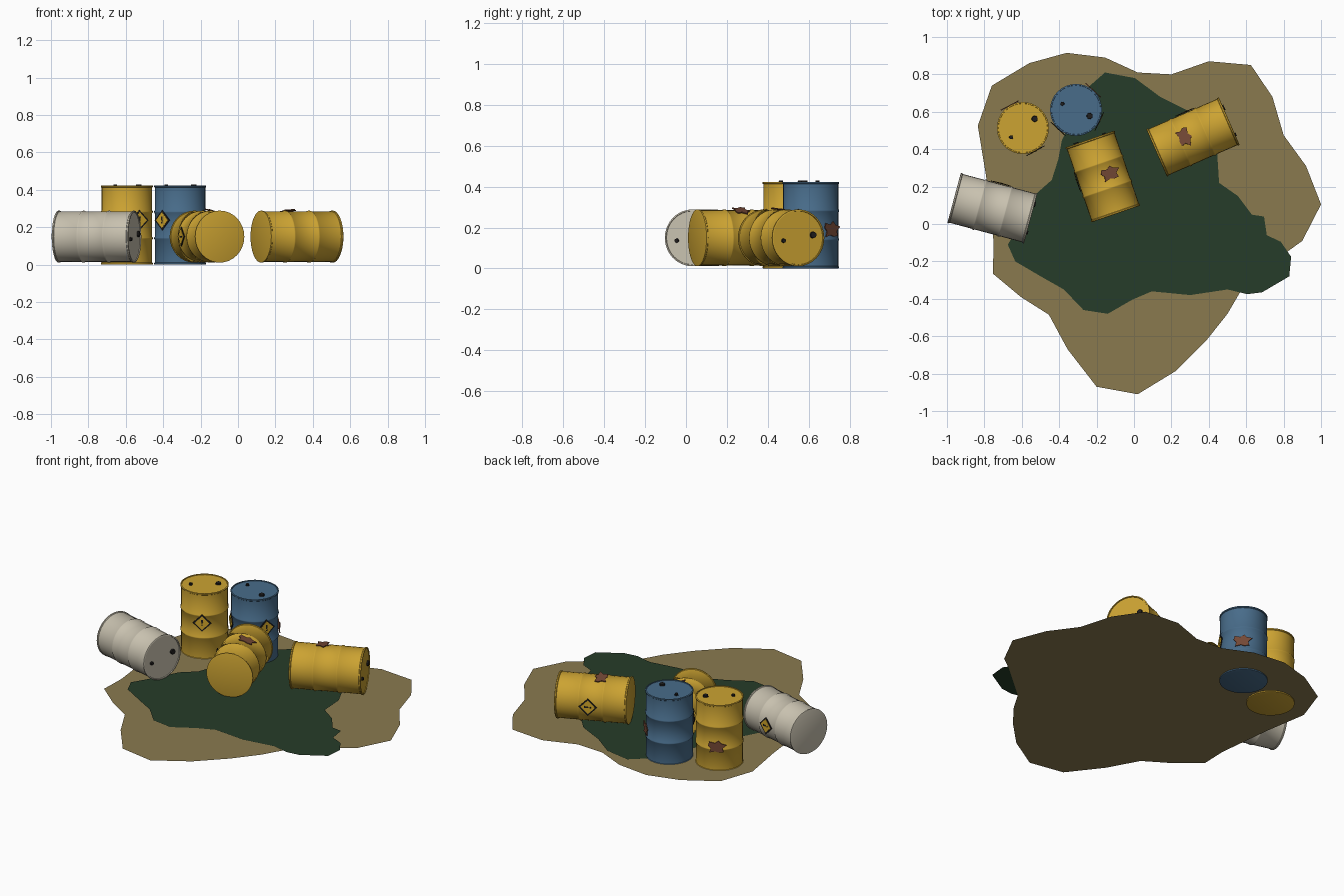
import bpy, bmesh, math
from mathutils import Matrix, Vector

if "Cube" in bpy.data.objects:
    bpy.data.objects.remove(bpy.data.objects["Cube"])


def material(name, srgb):
    lin = [((c / 255 + 0.055) / 1.055) ** 2.4 for c in srgb]
    m = bpy.data.materials.new(name)
    m.diffuse_color = (*lin, 1)
    m.use_nodes = True
    m.node_tree.nodes["Principled BSDF"].inputs["Base Color"].default_value = m.diffuse_color
    return m


DIRT = material("dry_dirt", (138, 122, 79))
SPILL = material("dark_green_spill", (38, 60, 41))
YELLOW = material("drum_yellow", (204, 163, 50))
BLUE = material("drum_blue", (72, 108, 138))
GREY = material("drum_pale_grey", (200, 193, 175))
RUST = material("rust_brown", (116, 72, 53))
BLACK = material("black", (32, 30, 30))
LABEL = material("label_yellow", (212, 168, 42))

R, L = 0.139, 0.424      # drum radius and length
SEG = 32


def finish(name, bm, mat, matrix=Matrix(), smooth=False):
    bm.transform(matrix)
    me = bpy.data.meshes.new(name)
    bm.to_mesh(me)
    bm.free()
    me.materials.append(mat)
    ob = bpy.data.objects.new(name, me)
    bpy.context.collection.objects.link(ob)
    if smooth:
        bpy.ops.object.select_all(action='DESELECT')
        ob.select_set(True)
        bpy.context.view_layer.objects.active = ob
        bpy.ops.object.shade_smooth_by_angle(angle=math.radians(40))
    return ob


def sheet(name, outline, z, mat):
    """Flat ground sheet from a clockwise outline."""
    bm = bmesh.new()
    f = bm.faces.new([bm.verts.new((x, y, z)) for x, y in reversed(outline)])
    bmesh.ops.triangulate(bm, faces=[f])
    finish(name, bm, mat)


def plate(name, shapes, base, thick, mat, matrix):
    """Thin slabs in the local XY plane, from base up to base + thick."""
    bm = bmesh.new()
    for pts in shapes:
        lo = [bm.verts.new((x, y, base)) for x, y in pts]
        hi = [bm.verts.new((x, y, base + thick)) for x, y in pts]
        bm.faces.new(hi)
        bm.faces.new(lo[::-1])
        for i in range(len(pts)):
            j = (i + 1) % len(pts)
            bm.faces.new((lo[i], lo[j], hi[j], hi[i]))
    finish(name, bm, mat, matrix)


def on_side(angle, z):
    """Frame on the drum wall: X around, Y along the axis, Z outward."""
    a = math.radians(angle)
    n = Vector((math.cos(a), math.sin(a), 0))
    t = Vector((-math.sin(a), math.cos(a), 0))
    m = Matrix((t, (0, 0, 1), n)).transposed().to_4x4()
    m.translation = n * R + Vector((0, 0, z))
    return m


def diamond(s):
    return [(s, 0), (0, s), (-s, 0), (0, -s)]


def drum_profile():
    body = R - 0.004
    pts = [(R - 0.006, 0.0), (R, 0.002), (R, 0.009), (body, 0.012)]
    for z in (L / 3, L * 2 / 3):                      # rolling hoops
        pts += [(body, z - 0.008), (R, z - 0.003), (R, z + 0.003), (body, z + 0.008)]
    pts += [(body, L - 0.012), (R, L - 0.009), (R, L - 0.002), (R - 0.003, L),
            (R - 0.007, L), (R - 0.008, L - 0.005)]
    return pts


def drum(name, mat, matrix, bung_angle, labels=(), rusts=()):
    # lathed shell with flat ends
    bm = bmesh.new()
    rings = [[bm.verts.new((r * math.cos(2 * math.pi * i / SEG),
                            r * math.sin(2 * math.pi * i / SEG), z))
              for i in range(SEG)] for r, z in drum_profile()]
    for a, b in zip(rings, rings[1:]):
        for i in range(SEG):
            j = (i + 1) % SEG
            bm.faces.new((a[i], a[j], b[j], b[i]))
    bm.faces.new(rings[0][::-1])
    bm.faces.new(rings[-1])
    finish(name + "_shell", bm, mat, matrix, True)
    # large and small bungs on the lid
    for part, turn, r in (("large_bung", 0, 0.017), ("small_bung", 180, 0.011)):
        bm = bmesh.new()
        bmesh.ops.create_cone(bm, cap_ends=True, segments=10, radius1=r,
                              radius2=r * 0.9, depth=0.014)
        a = math.radians(bung_angle + turn)
        spot = Matrix.Translation((0.08 * math.cos(a), 0.08 * math.sin(a), L - 0.001))
        finish(f"{name}_{part}", bm, BLACK, matrix @ spot)
    # warning diamonds
    for ang, z in labels:
        m = matrix @ on_side(ang, z)
        plate(name + "_label_border", [diamond(0.054)], -0.002, 0.004, BLACK, m)
        plate(name + "_label_face", [diamond(0.043)], 0.002, 0.0012, LABEL, m)
        bar = [(-0.003, -0.006), (0.003, -0.006), (0.006, 0.02), (-0.006, 0.02)]
        dot = [(-0.004, -0.018), (0.004, -0.018), (0.004, -0.011), (-0.004, -0.011)]
        plate(name + "_label_mark", [bar, dot], 0.0032, 0.001, BLACK, m)
    # jagged rust patches
    radii = (0.062, 0.04, 0.05, 0.032, 0.058, 0.05, 0.036, 0.06, 0.034, 0.044, 0.056, 0.036)
    for ang, z in rusts:
        pts = [(r * math.cos(i * math.pi / 6 + 0.3), 0.8 * r * math.sin(i * math.pi / 6 + 0.3))
               for i, r in enumerate(radii)]
        plate(name + "_rust_patch", [pts], -0.002, 0.005, RUST, matrix @ on_side(ang, z))


def lying(x, y, heading):
    """Drum on its side: lid toward heading, local Y pointing up."""
    h = math.radians(heading)
    axis = Vector((math.cos(h), math.sin(h), 0))
    side = Vector((-math.sin(h), math.cos(h), 0))
    m = Matrix((side, (0, 0, 1), axis)).transposed().to_4x4()
    m.translation = Vector((x, y, 0.15)) - axis * L / 2
    return m


# ground and spill
sheet("dirt_patch", [
    (-.56, .86), (-.36, .915), (-.155, .89), (.02, .81), (.20, .80), (.40, .87),
    (.625, .85), (.74, .68), (.80, .475), (.92, .31), (1.0, .105), (.90, -.09),
    (.81, -.155), (.57, -.36), (.50, -.48), (.385, -.625), (.225, -.785),
    (.02, -.91), (-.20, -.87), (-.355, -.67), (-.455, -.485), (-.605, -.39),
    (-.755, -.265), (-.75, -.1), (-.79, .25), (-.835, .525), (-.76, .74)], 0.01, DIRT)
sheet("liquid_spill", [
    (-.155, .81), (.005, .78), (.14, .68), (.30, .60), (.38, .51), (.445, .375),
    (.455, .22), (.555, .15), (.63, .05), (.695, .04), (.71, -.06), (.785, -.095),
    (.84, -.175), (.83, -.28), (.685, -.365), (.605, -.375), (.50, -.35), (.30, -.38),
    (.095, -.36), (-.01, -.405), (-.14, -.48), (-.27, -.46), (-.375, -.35),
    (-.49, -.285), (-.635, -.20), (-.675, -.11), (-.62, -.02), (-.525, .16),
    (-.44, .235), (-.405, .345), (-.385, .45), (-.315, .59), (-.235, .74)], 0.014, SPILL)

# standing drums
drum("standing_yellow_drum", YELLOW, Matrix.Translation((-.594, .513, 0)), 38,
     labels=[(-61, .238)], rusts=[(118, .16)])
drum("standing_blue_drum", BLUE, Matrix.Translation((-.31, .61, 0)), -24,
     labels=[(-133, .238), (-26, .238)], rusts=[(47, .19)])
# lying drums
drum("lying_yellow_drum_right", YELLOW, lying(.315, .465, 23.6), 10,
     labels=[(0, .225)], rusts=[(82, .17)])
drum("lying_yellow_drum_middle", YELLOW, lying(-.166, .254, 109), 10,
     labels=[(0, .23)], rusts=[(107, .215)])
drum("lying_grey_drum", GREY, lying(-.757, .085, -15), 10, labels=[(0, .22)])
